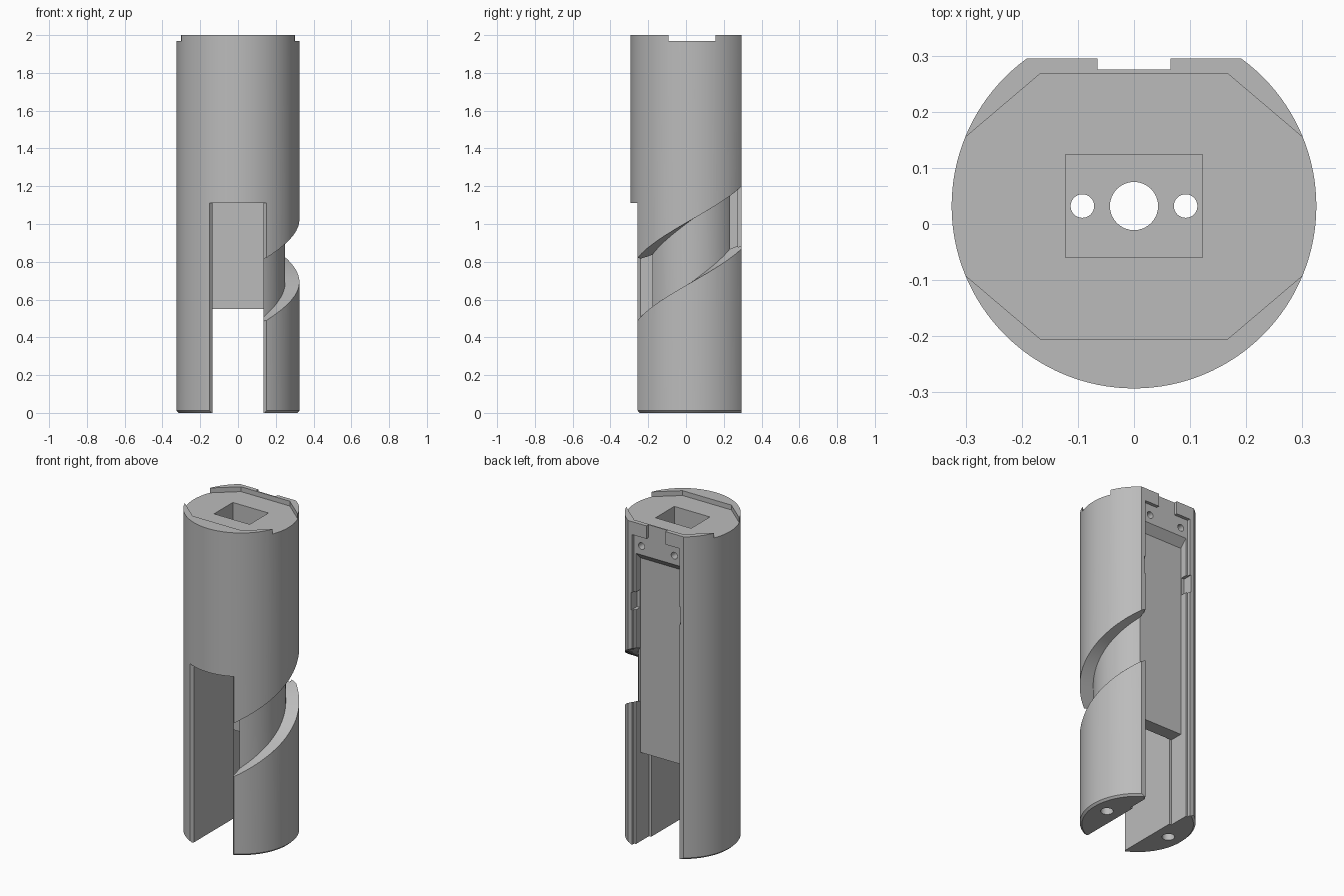
import bpy, bmesh, math

cube = bpy.data.objects.get("Cube")
if cube:
    bpy.data.objects.remove(cube, do_unlink=True)

AXIS_Y = 0.032      # the round body is offset because its back is cut flat
R = 0.325
H = 2.0

grey = bpy.data.materials.new("plain_grey")
grey.use_nodes = True
grey.diffuse_color = (0.5, 0.5, 0.5, 1)
grey.node_tree.nodes["Principled BSDF"].inputs["Base Color"].default_value = (0.5, 0.5, 0.5, 1)


def make(name, sections):
    """Solid skinned through closed sections of equal point count."""
    bm = bmesh.new()
    loops = [[bm.verts.new(p) for p in s] for s in sections]
    n = len(loops[0])
    for a, b in zip(loops, loops[1:]):
        for i in range(n):
            j = (i + 1) % n
            bm.faces.new((a[i], a[j], b[j], b[i]))
    bm.faces.new(loops[0][::-1])
    bm.faces.new(loops[-1])
    bmesh.ops.recalc_face_normals(bm, faces=bm.faces)
    me = bpy.data.meshes.new(name)
    bm.to_mesh(me)
    bm.free()
    ob = bpy.data.objects.new(name, me)
    bpy.context.collection.objects.link(ob)
    me.materials.append(grey)
    return ob


def prism_z(name, pts, z0, z1):
    return make(name, [[(x, y, z) for x, y in pts] for z in (z0, z1)])


def prism_x(name, pts, half):
    return make(name, [[(x, y, z) for y, z in pts] for x in (-half, half)])


def box(name, x0, x1, y0, y1, z0, z1):
    return prism_z(name, [(x0, y0), (x1, y0), (x1, y1), (x0, y1)], z0, z1)


def ring(x, y, r, n):
    return [(x + r * math.cos(math.tau * i / n), y + r * math.sin(math.tau * i / n)) for i in range(n)]


def mirrored(pts):
    return pts + [(-x, y) for x, y in reversed(pts)]


# Round body with a small chamfer at the foot
body = make("body", [[(x, y, z) for x, y in ring(0, AXIS_Y, r, 128)]
                     for r, z in ((R - 0.012, 0), (R, 0.012), (R, H))])


def cut(tool):
    tool.hide_render = True
    mod = body.modifiers.new("cut", 'BOOLEAN')
    mod.operation = 'DIFFERENCE'
    mod.solver = 'EXACT'
    mod.object = tool
    bpy.context.view_layer.objects.active = body
    bpy.ops.object.modifier_apply(modifier=mod.name)
    bpy.data.objects.remove(tool, do_unlink=True)


# Flat back
cut(box("back_flat", -0.5, 0.5, 0.295, 0.6, -0.1, 2.1))

# Shallow seat in the top, open at both sides
cut(prism_z("top_seat", mirrored([(0.167, -0.205), (0.3, -0.092), (0.4, -0.092),
                                  (0.4, 0.155), (0.3, 0.155), (0.167, 0.268)]), 1.97, 2.1))

# Front slot with chamfered mouth
cut(prism_z("front_slot", mirrored([(0.235, -0.34), (0.135, -0.24), (0.135, 0.147)]), -0.1, 1.11))

# Contact pocket in the top and the holes through its floor
cut(box("top_pocket", -0.122, 0.122, -0.06, 0.124, 1.72, 2.05))
for x, r in ((0, 0.043), (-0.092, 0.021), (0.092, 0.021)):
    cut(prism_z("pocket_hole", ring(x, AXIS_Y, r, 32), 1.0, 1.8))

# Back: cover ledge, notch above it, and sloped-end bay
cut(box("cover_ledge", -0.162, 0.162, 0.275, 0.4, -0.1, 1.92))
cut(box("cover_notch", -0.065, 0.065, 0.275, 0.4, 1.8, 2.1))
cut(prism_x("back_bay", [(0.23, -0.1), (0.23, 1.755), (0.275, 1.8), (0.4, 1.8), (0.4, -0.1)], 0.15))
cut(box("lower_bay", -0.15, 0.15, 0.147, 0.4, -0.1, 0.55))
cut(box("rail_notches", -0.17, 0.17, 0.235, 0.4, 1.45, 1.56))

# Cover screw holes
for s in (-1, 1):
    pts = ring(s * 0.112, 1.855, 0.021, 24)
    cut(make("cover_screw_hole", [[(x, y, z) for x, z in pts] for y in (0.19, 0.35)]))

# Screw holes under the two legs
for s in (-1, 1):
    cut(prism_z("leg_screw_hole", ring(s * 0.225, AXIS_Y, 0.036, 24), -0.1, 0.2))

# Helical channel around one side
sections = []
for i in range(57):
    a = math.radians(-76 + 2.5 * i)
    z = 0.694 + 0.187 * a
    sections.append([(r * math.cos(a), AXIS_Y + r * math.sin(a), z + dz)
                     for r, dz in ((0.25, 0), (0.42, 0), (0.42, 0.33), (0.25, 0.33))])
cut(make("helical_channel", sections[:57]))

bpy.ops.object.select_all(action='DESELECT')
body.select_set(True)
bpy.context.view_layer.objects.active = body
bpy.ops.object.shade_smooth_by_angle(angle=math.radians(25))
